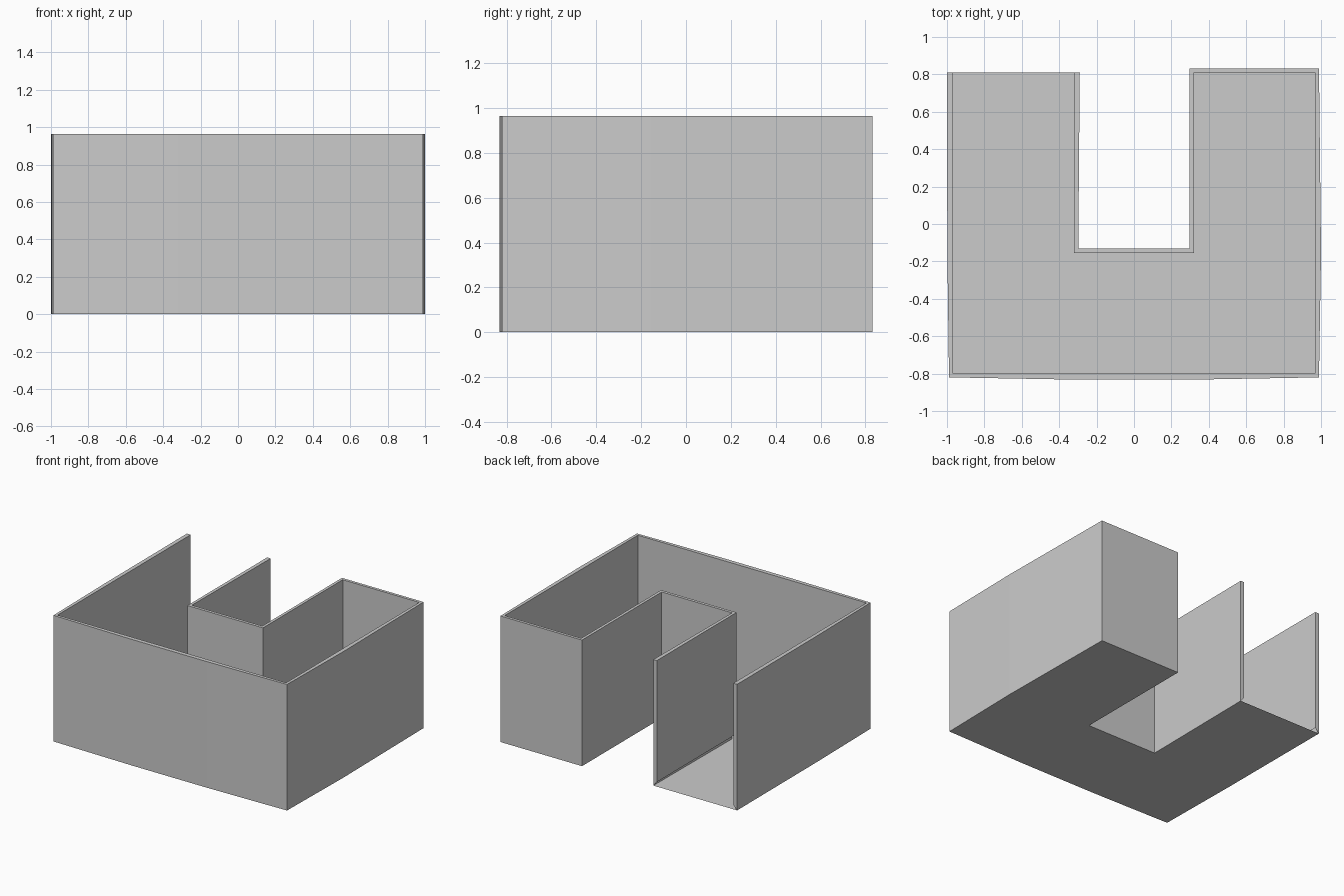
import bpy, bmesh

if "Cube" in bpy.data.objects:
    bpy.data.objects.remove(bpy.data.objects["Cube"])

H = 0.965       # wall height
GAP = 0.035     # inner skin starts just above the floor

# Matching inner / outer plan paths, from one open wall end round to the other
inner = [(-0.968, 0.81), (-0.968, -0.155), (-0.968, -0.80), (-0.32, -0.80),
         (0.32, -0.80), (0.968, -0.80), (0.968, -0.155), (0.968, 0.81),
         (0.32, 0.81), (0.32, -0.155), (-0.32, -0.155), (-0.32, 0.81)]
outer = [(-1.0, 0.81), (-0.998, -0.155), (-0.989, -0.82), (-0.32, -0.832),
         (0.32, -0.832), (0.989, -0.82), (1.0, -0.155), (0.989, 0.832),
         (0.298, 0.832), (0.298, -0.132), (-0.298, -0.132), (-0.29, 0.81)]


def finish(bm, name):
    mesh = bpy.data.meshes.new(name)
    bmesh.ops.recalc_face_normals(bm, faces=bm.faces)
    bm.to_mesh(mesh)
    bm.free()
    bpy.context.collection.objects.link(bpy.data.objects.new(name, mesh))


# Walls: sweep a section (outer bottom, outer top, inner top, inner bottom)
bm = bmesh.new()
sections = []
for (ix, iy), (ox, oy) in zip(inner, outer):
    sections.append([bm.verts.new(p) for p in
                     ((ox, oy, 0), (ox, oy, H), (ix, iy, H), (ix, iy, GAP))])
for a, b in zip(sections, sections[1:]):
    for k in range(3):
        bm.faces.new((a[k], b[k], b[k + 1], a[k + 1]))
# Caps on the two free wall ends
bm.faces.new(sections[0])
bm.faces.new(sections[-1][::-1])
finish(bm, "walls")

# Floor: thin sheet filling the outer plan
bm = bmesh.new()
face = bm.faces.new([bm.verts.new((x, y, 0)) for x, y in outer])
bmesh.ops.triangulate(bm, faces=[face])
finish(bm, "floor")
